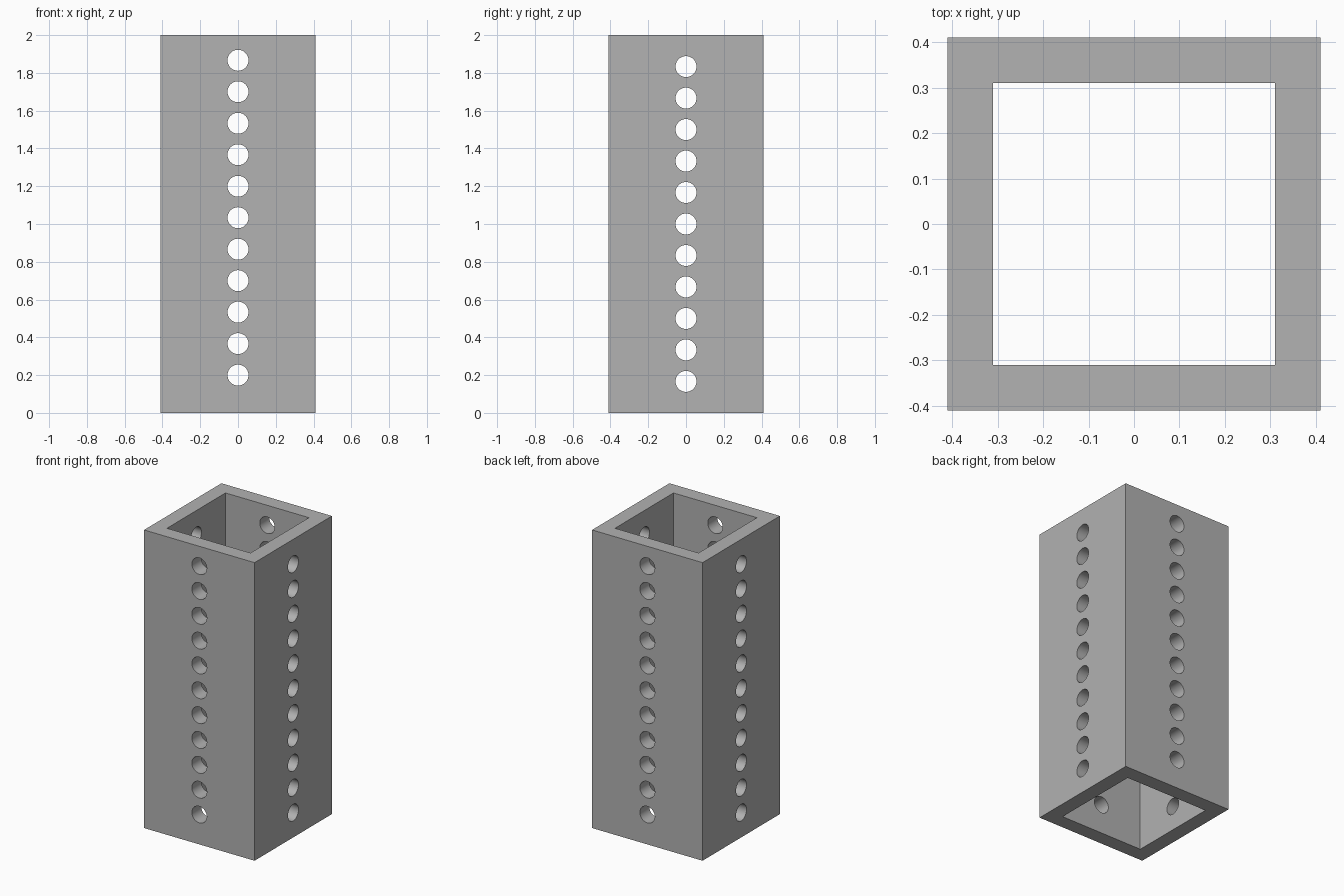
import bpy
import bmesh
import math
from mathutils import Matrix

cube = bpy.data.objects.get("Cube")
if cube:
    bpy.data.objects.remove(cube, do_unlink=True)

HEIGHT = 2.0
OUTER = 0.41      # half width outside
INNER = 0.31      # half width inside
HOLE_R = 0.0555
PITCH = 1 / 6
COUNT = 11

grey = bpy.data.materials.new("plain grey")
grey.use_nodes = True
colour = (0.445, 0.445, 0.445, 1)
grey.diffuse_color = colour
grey.node_tree.nodes["Principled BSDF"].inputs["Base Color"].default_value = colour


def make_object(name, bm):
    bmesh.ops.recalc_face_normals(bm, faces=bm.faces)
    mesh = bpy.data.meshes.new(name)
    bm.to_mesh(mesh)
    bm.free()
    mesh.materials.append(grey)
    obj = bpy.data.objects.new(name, mesh)
    bpy.context.collection.objects.link(obj)
    return obj


def hole_cutter(name, axis, first_z):
    """A column of rods that pass through two opposite walls."""
    bm = bmesh.new()
    turn = Matrix.Rotation(math.pi / 2, 4, axis)
    for i in range(COUNT):
        place = Matrix.Translation((0, 0, first_z + i * PITCH)) @ turn
        bmesh.ops.create_cone(bm, cap_ends=True, segments=48, radius1=HOLE_R,
                              radius2=HOLE_R, depth=1.2, matrix=place)
    obj = make_object(name, bm)
    obj.hide_render = True
    return obj


# Square tube: two square loops at each end, joined by quads
bm = bmesh.new()
corners = [(-1, -1), (1, -1), (1, 1), (-1, 1)]
loops = [[bm.verts.new((x * h, y * h, z)) for x, y in corners]
         for h, z in ((OUTER, 0), (OUTER, HEIGHT), (INNER, HEIGHT), (INNER, 0))]
for n in range(4):
    a, b = loops[n], loops[(n + 1) % 4]
    for i in range(4):
        j = (i + 1) % 4
        bm.faces.new((a[i], a[j], b[j], b[i]))
tube = make_object("square_tube", bm)

# Staggered hole columns: front to back, then side to side
cutters = [hole_cutter("front_hole_cutter", 'X', 0.2),
           hole_cutter("side_hole_cutter", 'Y', PITCH)]
bpy.ops.object.select_all(action='DESELECT')
tube.select_set(True)
bpy.context.view_layer.objects.active = tube
for cutter in cutters:
    mod = tube.modifiers.new(cutter.name, 'BOOLEAN')
    mod.operation = 'DIFFERENCE'
    mod.solver = 'EXACT'
    mod.object = cutter
    bpy.ops.object.modifier_apply(modifier=mod.name)
    bpy.data.objects.remove(cutter, do_unlink=True)

# Smooth hole walls, crisp edges elsewhere
bpy.ops.object.shade_smooth_by_angle(angle=math.radians(30))
